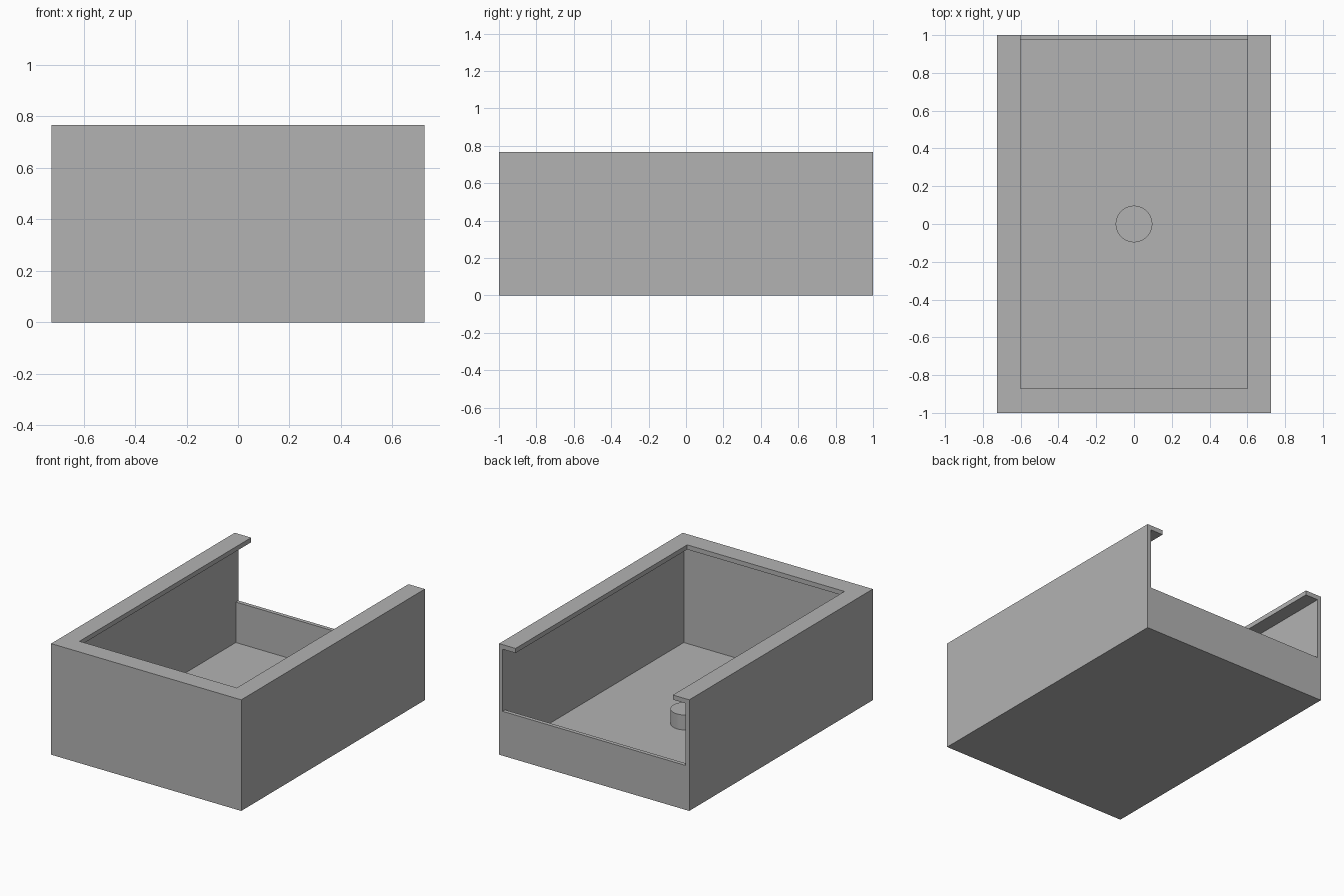
import bpy
import math

if "Cube" in bpy.data.objects:
    bpy.data.objects.remove(bpy.data.objects["Cube"], do_unlink=True)

# Overall size and wall gauge
HALF_X, HALF_Y, HEIGHT = 0.725, 1.0, 0.766
WALL = 0.027
LIP = 0.032
IN_X, IN_Y = HALF_X - WALL, HALF_Y - WALL
REAR_TOP = 0.306
LIP_X, LIP_Y = 0.6, -0.87
LIP_BASE = HEIGHT - LIP

grey = bpy.data.materials.new("plain grey")
grey.use_nodes = True
colour = (0.45, 0.45, 0.45, 1.0)
grey.diffuse_color = colour
grey.node_tree.nodes["Principled BSDF"].inputs["Base Color"].default_value = colour


def box(name, low, high):
    """Box spanning two opposite corners."""
    centre = [(a + b) / 2 for a, b in zip(low, high)]
    bpy.ops.mesh.primitive_cube_add(size=1, location=centre)
    obj = bpy.context.object
    obj.name = name
    obj.scale = [b - a for a, b in zip(low, high)]
    bpy.ops.object.transform_apply(location=True, rotation=False, scale=True)
    return obj


def cut(target, cutter):
    """Subtract the cutter, then discard it."""
    cutter.hide_render = True
    mod = target.modifiers.new("cut", "BOOLEAN")
    mod.operation = "DIFFERENCE"
    mod.solver = "EXACT"
    mod.object = cutter
    bpy.context.view_layer.objects.active = target
    bpy.ops.object.modifier_apply(modifier=mod.name)
    bpy.data.objects.remove(cutter, do_unlink=True)


# Tray shell: hollow box with a lipped top and a low rear wall
tray = box("tray_shell", (-HALF_X, -HALF_Y, 0), (HALF_X, HALF_Y, HEIGHT))
cut(tray, box("cavity_cutter", (-IN_X, -IN_Y, WALL), (IN_X, IN_Y, LIP_BASE)))
cut(tray, box("rear_cutter", (-IN_X, 0.9, REAR_TOP), (IN_X, 1.2, LIP_BASE)))
cut(tray, box("top_cutter", (-LIP_X, LIP_Y, 0.6), (LIP_X, 1.2, 1.0)))
tray.data.materials.clear()
tray.data.materials.append(grey)

# Round peg standing on the floor
PEG_BASE, PEG_TOP = 0.02, 0.13
bpy.ops.mesh.primitive_cylinder_add(
    vertices=64, radius=0.097, depth=PEG_TOP - PEG_BASE,
    location=(0, 0, (PEG_BASE + PEG_TOP) / 2))
peg = bpy.context.object
peg.name = "floor_peg"
peg.data.materials.append(grey)
bpy.ops.object.shade_smooth_by_angle(angle=math.radians(30))
